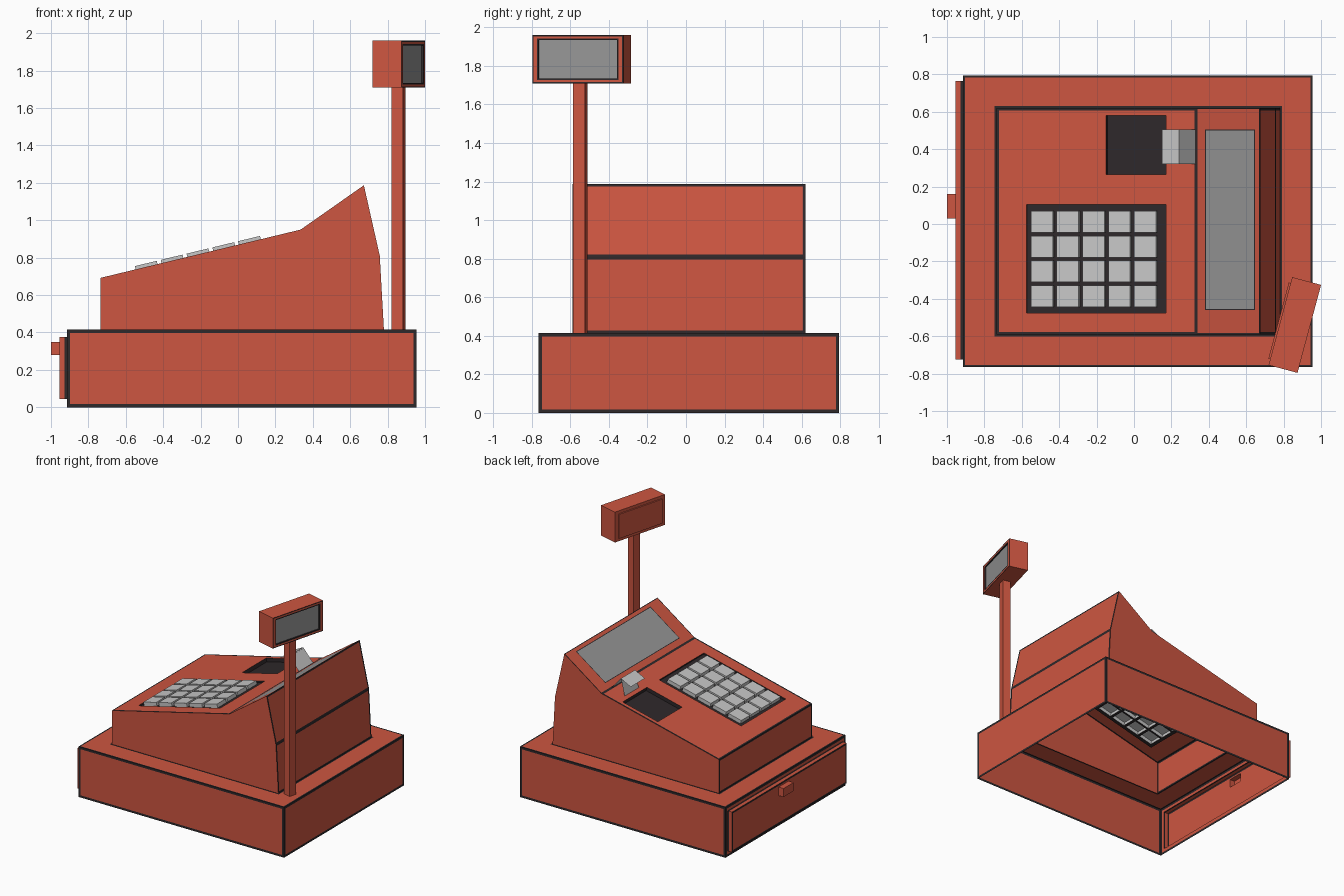
import bpy, bmesh, math
from mathutils import Vector as V

if "Cube" in bpy.data.objects:
    bpy.data.objects.remove(bpy.data.objects["Cube"])

# ---- flat colours
RED, DARK, KEY, GLASS = range(4)
MATS = []
for name, c in (("red_casing", (0.61, 0.092, 0.052)), ("dark_trim", (0.027, 0.021, 0.023)),
                ("light_grey", (0.57, 0.57, 0.57)), ("screen_grey", (0.31, 0.31, 0.31))):
    m = bpy.data.materials.new(name)
    m.diffuse_color = (*c, 1)
    m.use_nodes = True
    m.node_tree.nodes["Principled BSDF"].inputs["Base Color"].default_value = m.diffuse_color
    MATS.append(m)

X, Y, Z = V((1, 0, 0)), V((0, 1, 0)), V((0, 0, 1))


def frame(o, u, v):
    """Local plane: maps (u, v, height) to space."""
    o, u, v = V(o), V(u), V(v)
    n = u.cross(v)
    return lambda a, b, h=0: o + a * u + b * v + h * n


def quad(bm, pts, mat):
    f = bm.faces.new([bm.verts.new(p) for p in pts])
    f.material_index = mat
    return f


def panel(bm, f, rects, h=0):
    """Flat panel cut into cells; later rects (u0, v0, u1, v1, colour) win, colour None is a hole."""
    us = sorted({r[i] for r in rects for i in (0, 2)})
    vs = sorted({r[i] for r in rects for i in (1, 3)})
    for a, b in zip(us, us[1:]):
        for c, d in zip(vs, vs[1:]):
            mu, mv = (a + b) / 2, (c + d) / 2
            mat = [r[4] for r in rects if r[0] < mu < r[2] and r[1] < mv < r[3]][-1]
            if mat is not None:
                quad(bm, [f(a, c, h), f(b, c, h), f(b, d, h), f(a, d, h)], mat)


def walls(bm, f, r, h0, h1, mat):
    """Side walls around a rect, from height h0 to h1."""
    c = [(r[0], r[1]), (r[2], r[1]), (r[2], r[3]), (r[0], r[3])]
    for p, q in zip(c, c[1:] + c[:1]):
        quad(bm, [f(*p, h0), f(*q, h0), f(*q, h1), f(*p, h1)], mat)


def edged(r, b, mat=RED):
    """Rect with a dark worn border."""
    return [(*r, DARK), (r[0] + b, r[1] + b, r[2] - b, r[3] - b, mat)]


def finish(name, bm, loc=(0, 0, 0), turn=0):
    bmesh.ops.remove_doubles(bm, verts=bm.verts, dist=0.0005)
    me = bpy.data.meshes.new(name)
    bm.to_mesh(me)
    bm.free()
    for m in MATS:
        me.materials.append(m)
    ob = bpy.data.objects.new(name, me)
    ob.location, ob.rotation_euler.z = loc, math.radians(turn)
    bpy.context.collection.objects.link(ob)


# ---- base cabinet: open below, hole under the housing and behind the drawer
x0, x1, y0, y1, top = -0.915, 0.955, -0.765, 0.795, 0.415
hx0, hx1, hy0, hy1 = -0.735, 0.78, -0.59, 0.62
B = 0.018
left = frame((x0, 0, 0), -Y, Z)
drawer = (-0.765, 0.045, 0.725, 0.375)
bm = bmesh.new()
panel(bm, frame((0, y0, 0), X, Z), edged((x0, 0, x1, top), B))
panel(bm, frame((0, y1, 0), -X, Z), edged((-x1, 0, -x0, top), B))
panel(bm, frame((x1, 0, 0), Y, Z), edged((y0, 0, y1, top), B))
panel(bm, left, edged((-y1, 0, -y0, top), B) + [(*drawer, None)])
panel(bm, frame((0, 0, top), X, Y), edged((x0, y0, x1, y1), 0.012)
      + [(hx0 - 0.012, hy0 - 0.012, hx1 + 0.012, hy1 + 0.012, DARK), (hx0, hy0, hx1, hy1, None)])
finish("base_cabinet", bm)

# ---- drawer front, hollow behind
handle = (-0.16, 0.28, -0.03, 0.35)
bm = bmesh.new()
walls(bm, left, drawer, 0, 0.012, DARK)
walls(bm, left, drawer, 0.012, 0.04, RED)
panel(bm, left, edged(drawer, 0.014) + [(*handle, None)], 0.04)
finish("drawer_front", bm)

bm = bmesh.new()
walls(bm, left, handle, 0.04, 0.085, RED)
panel(bm, left, [(*handle, RED)], 0.085)
finish("drawer_handle", bm)

# ---- housing: side profile swept across the depth
prof = [(hx0, top), (hx0, 0.692), (0.335, 0.95), (0.673, 1.187), (0.758, 0.81), (hx1, top)]
frames, lengths = [], []
for p, q in zip(prof, prof[1:]):
    d = V((q[0] - p[0], 0, q[1] - p[1]))
    frames.append(frame((p[0], 0, p[1]), d.normalized(), Y))
    lengths.append(d.length)
desk = frames[1]
k = lengths[1] / (0.335 - hx0)


def on_desk(a, b, c, d):
    """Rect given in plan x, y laid on the sloping desk."""
    return ((a - hx0) * k, b, (c - hx0) * k, d)


tray = on_desk(-0.575, -0.475, 0.17, 0.105)
slot = on_desk(-0.15, 0.265, 0.17, 0.58)
screen = (0.06, -0.455, 0.375, 0.5)
extra = {1: [(*tray, None), (*slot, None)],
         2: [(screen[0] - 0.006, screen[1] - 0.006, screen[2] + 0.006, screen[3] + 0.006, DARK),
             (*screen, GLASS)]}
bm = bmesh.new()
for i, f in enumerate(frames):
    b = 0.006 if i == 2 else 0.013
    panel(bm, f, edged((0, hy0, lengths[i], hy1), b) + extra.get(i, []))
for y, pts in ((hy0, prof[::-1]), (hy1, prof)):
    face = quad(bm, [V((x, y, z)) for x, z in pts], RED)
    rim = bmesh.ops.inset_individual(bm, faces=[face], thickness=0.013, use_even_offset=True)
    for r in rim["faces"]:
        r.material_index = DARK
    face.material_index = RED
finish("housing", bm)

# ---- keypad: sunken dark tray and five by four hollow keys
keys = [on_desk(-0.547 + 0.138 * i, -0.443 + 0.1325 * j, -0.43 + 0.138 * i, -0.328 + 0.1325 * j)
        for i in range(5) for j in range(4)]
bm = bmesh.new()
walls(bm, desk, tray, 0, -0.012, DARK)
panel(bm, desk, [(*tray, DARK)] + [(*r, None) for r in keys], -0.012)
finish("keypad_tray", bm)
bm = bmesh.new()
for r in keys:
    walls(bm, desk, r, -0.012, 0.018, KEY)
    panel(bm, desk, [(*r, KEY)], 0.018)
finish("keys", bm)

# ---- receipt slot and folded paper
bm = bmesh.new()
walls(bm, desk, slot, 0, -0.03, DARK)
panel(bm, desk, [(*slot, DARK)], -0.03)
finish("receipt_slot", bm)
bm = bmesh.new()
fold = [(0.15, 1.01), (0.24, 1.055), (0.33, 0.951)]
for (a, b), (c, d) in zip(fold, fold[1:]):
    quad(bm, [V((a, 0.32, b)), V((c, 0.32, d)), V((c, 0.505, d)), V((a, 0.505, b))], KEY)
quad(bm, [V((0.205, 0.32, 0.92)), V((0.245, 0.335, 1.05)), V((0.245, 0.495, 1.05)), V((0.205, 0.505, 0.92))], KEY)
finish("receipt_paper", bm)

# ---- display pole, turned like the display
bm = bmesh.new()
s = 0.0315
walls(bm, frame((0, 0, 0), X, Y), (-s, -s, s, s), top, 1.715, RED)
finish("display_pole", bm, (0.858, -0.548, 0), -14)

# ---- customer display head: sunken screen in front, raised panel behind
bm = bmesh.new()
w, h, d = 0.2435, 0.125, 0.08
face, glass = (-w, -h, w, h), (-0.211, -0.1, 0.211, 0.1)
front, back = frame((d, 0, 0), Y, Z), frame((-d, 0, 0), -Y, Z)
walls(bm, front, face, -2 * d, 0, RED)
panel(bm, front, edged(face, 0.006) + [(-0.219, -0.108, 0.219, 0.108, DARK), (*glass, None)])
walls(bm, front, glass, 0, -0.01, DARK)
panel(bm, front, [(*glass, GLASS)], -0.01)
panel(bm, back, [(*face, RED), (*glass, None)])
walls(bm, back, glass, 0, 0.01, RED)
panel(bm, back, [(*glass, RED)], 0.01)
finish("customer_display", bm, (0.86, -0.54, 1.835), -15)
